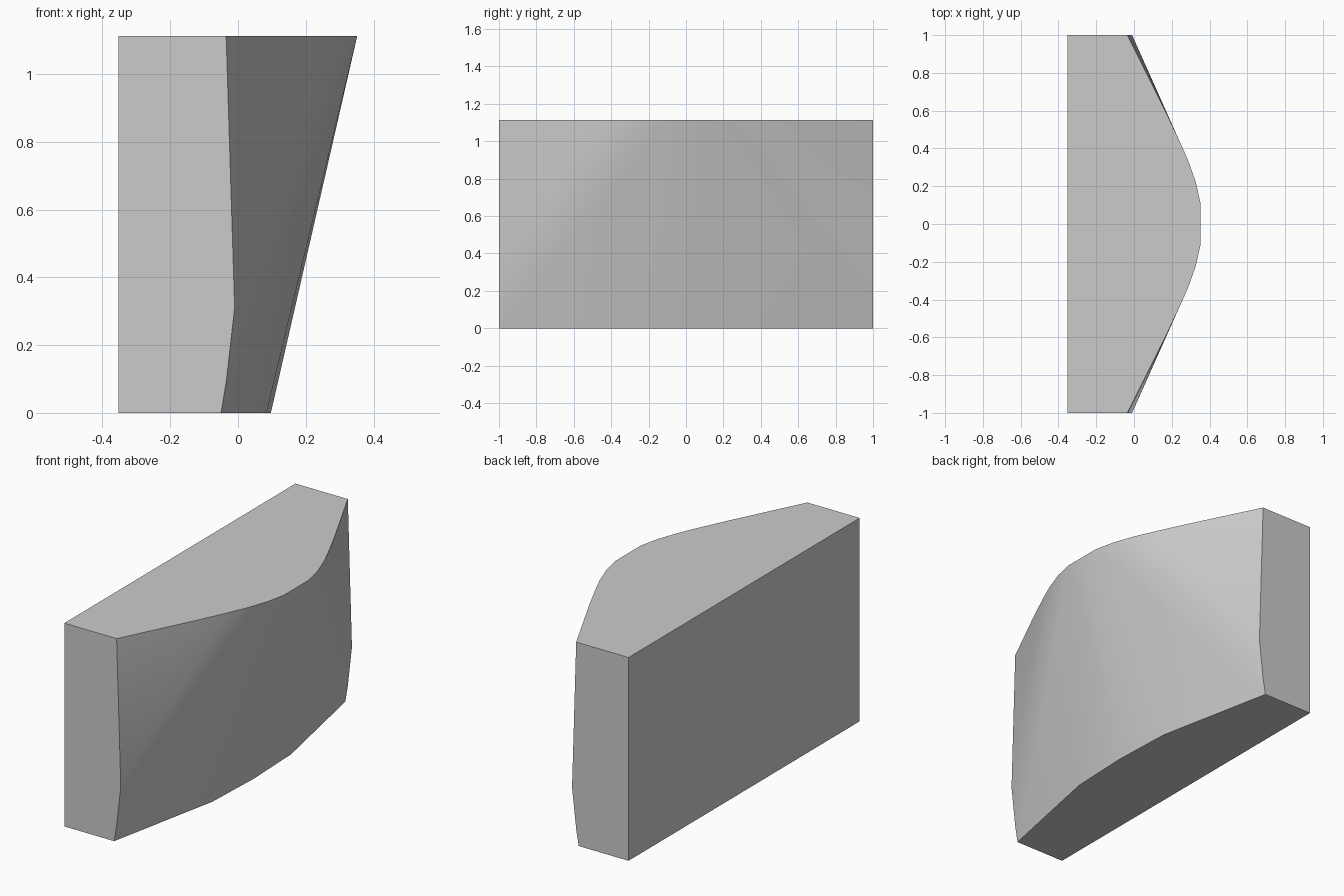
import bpy
import bmesh
import math

default = bpy.data.objects.get("Cube")
if default:
    bpy.data.objects.remove(default, do_unlink=True)

HEIGHT = 1.113
BACK_X = -0.352

# Half profiles (distance from centre in y, x)
top_edge = [(0.11, 0.352), (0.22, 0.328), (0.34, 0.285),
            (0.45, 0.236), (0.60, 0.165), (1.0, -0.035)]
bottom_edge = [(0.0, 0.097), (0.34, 0.084), (1.0, -0.05)]
# Bowed upright edge at each end (x, z)
end_edge = [(-0.035, 0.09), (-0.01, 0.31), (-0.02, 0.63)]

points = set()
for side in (-1, 1):
    points.update((x, side * y, HEIGHT) for y, x in top_edge)
    points.update((x, side * y, 0.0) for y, x in bottom_edge)
    points.update((x, side, z) for x, z in end_edge)
    points.update((BACK_X, side, z) for z in (0.0, HEIGHT))

# Convex block stretched over the profiles
bm = bmesh.new()
for p in sorted(points):
    bm.verts.new(p)
bmesh.ops.convex_hull(bm, input=bm.verts[:])
bmesh.ops.dissolve_limit(bm, angle_limit=math.radians(0.2),
                         verts=bm.verts[:], edges=bm.edges[:])
bmesh.ops.recalc_face_normals(bm, faces=bm.faces[:])
mesh = bpy.data.meshes.new("curved_block")
bm.to_mesh(mesh)
bm.free()

block = bpy.data.objects.new("curved_block", mesh)
bpy.context.collection.objects.link(block)

# Plain grey surface
grey = bpy.data.materials.new("light_grey")
grey.use_nodes = True
colour = (0.6, 0.6, 0.6, 1.0)
grey.diffuse_color = colour
for node in grey.node_tree.nodes:
    if node.type == "BSDF_PRINCIPLED":
        node.inputs["Base Color"].default_value = colour
mesh.materials.append(grey)

# Smooth bowed side, crisp corners
bpy.ops.object.select_all(action="DESELECT")
block.select_set(True)
bpy.context.view_layer.objects.active = block
bpy.ops.object.shade_smooth_by_angle(angle=math.radians(35))
